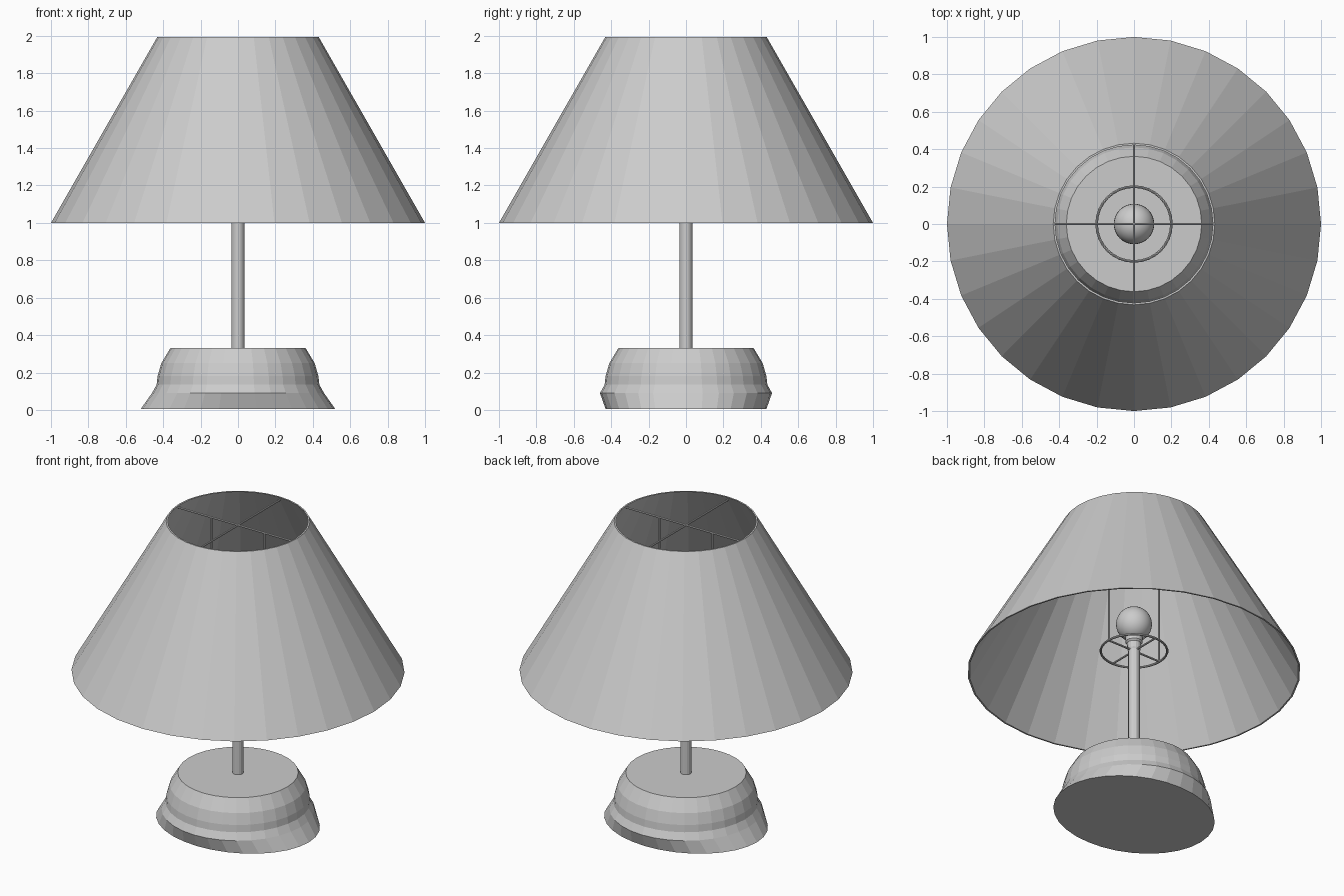
import bpy, bmesh
from math import cos, sin, pi
from mathutils import Vector

if "Cube" in bpy.data.objects:
    bpy.data.objects.remove(bpy.data.objects["Cube"])


def lathe(name, rings, sides=32, closed=False, smooth=False):
    """Stack rings (rx, ry, z); capped at both ends, or closed into a loop."""
    bm = bmesh.new()
    loops = [[bm.verts.new((rx * cos(2 * pi * i / sides), ry * sin(2 * pi * i / sides), z))
              for i in range(sides)] for rx, ry, z in rings]
    pairs = list(zip(loops, loops[1:]))
    if closed:
        pairs.append((loops[-1], loops[0]))
    else:
        bm.faces.new(loops[0])
        bm.faces.new(loops[-1])
    for a, b in pairs:
        for i in range(sides):
            j = (i + 1) % sides
            bm.faces.new((a[i], a[j], b[j], b[i]))
    bmesh.ops.recalc_face_normals(bm, faces=bm.faces)
    mesh = bpy.data.meshes.new(name)
    bm.to_mesh(mesh)
    bm.free()
    obj = bpy.data.objects.new(name, mesh)
    bpy.context.collection.objects.link(obj)
    if smooth:
        mesh.shade_smooth()
    return obj


def round_profile(name, profile, **kw):
    return lathe(name, [(r, r, z) for r, z in profile], **kw)


def rod(name, a, b, r=0.006):
    a, b = Vector(a), Vector(b)
    bpy.ops.mesh.primitive_cylinder_add(vertices=8, radius=r, depth=(b - a).length,
                                        location=(a + b) / 2)
    obj = bpy.context.object
    obj.name = name
    obj.rotation_euler = (b - a).to_track_quat('Z', 'Y').to_euler()


# Base: round body over an oval foot
lathe("base", [(0.52, 0.43, 0.005), (0.46, 0.46, 0.09), (0.435, 0.435, 0.135),
               (0.43, 0.43, 0.18), (0.41, 0.41, 0.25), (0.362, 0.362, 0.33)])

# Stem, socket and bulb
round_profile("stem", [(0.035, 0.32), (0.035, 1.16)], sides=16)
round_profile("socket", [(0.03, 1.13), (0.04, 1.15), (0.042, 1.19), (0.052, 1.2), (0.052, 1.25)],
              sides=16)
bpy.ops.mesh.primitive_uv_sphere_add(segments=32, ring_count=16, radius=0.108,
                                     location=(0, 0, 1.325))
bpy.context.object.name = "bulb"
bpy.context.object.data.shade_smooth()

# Thin conical shade, open at both ends
round_profile("shade", [(1.0, 1.0), (0.432, 1.993), (0.422, 1.993), (0.99, 1.0)], closed=True)

# Wire holder: lower ring, crossed spokes and two uprights
ring_z, top_z = 1.14, 1.967
bpy.ops.mesh.primitive_torus_add(major_radius=0.2, minor_radius=0.007, major_segments=32,
                                 minor_segments=8, location=(0, 0, ring_z))
bpy.context.object.name = "holder_ring"
for level, z, r in (("lower", ring_z, 0.2), ("upper", top_z, 0.435)):
    rod(level + "_spoke_x", (-r, 0, z), (r, 0, z))
    rod(level + "_spoke_y", (0, -r, z), (0, r, z))
for side, x in (("left", -0.195), ("right", 0.195)):
    rod(side + "_upright", (x, 0, ring_z), (x, 0, top_z))
